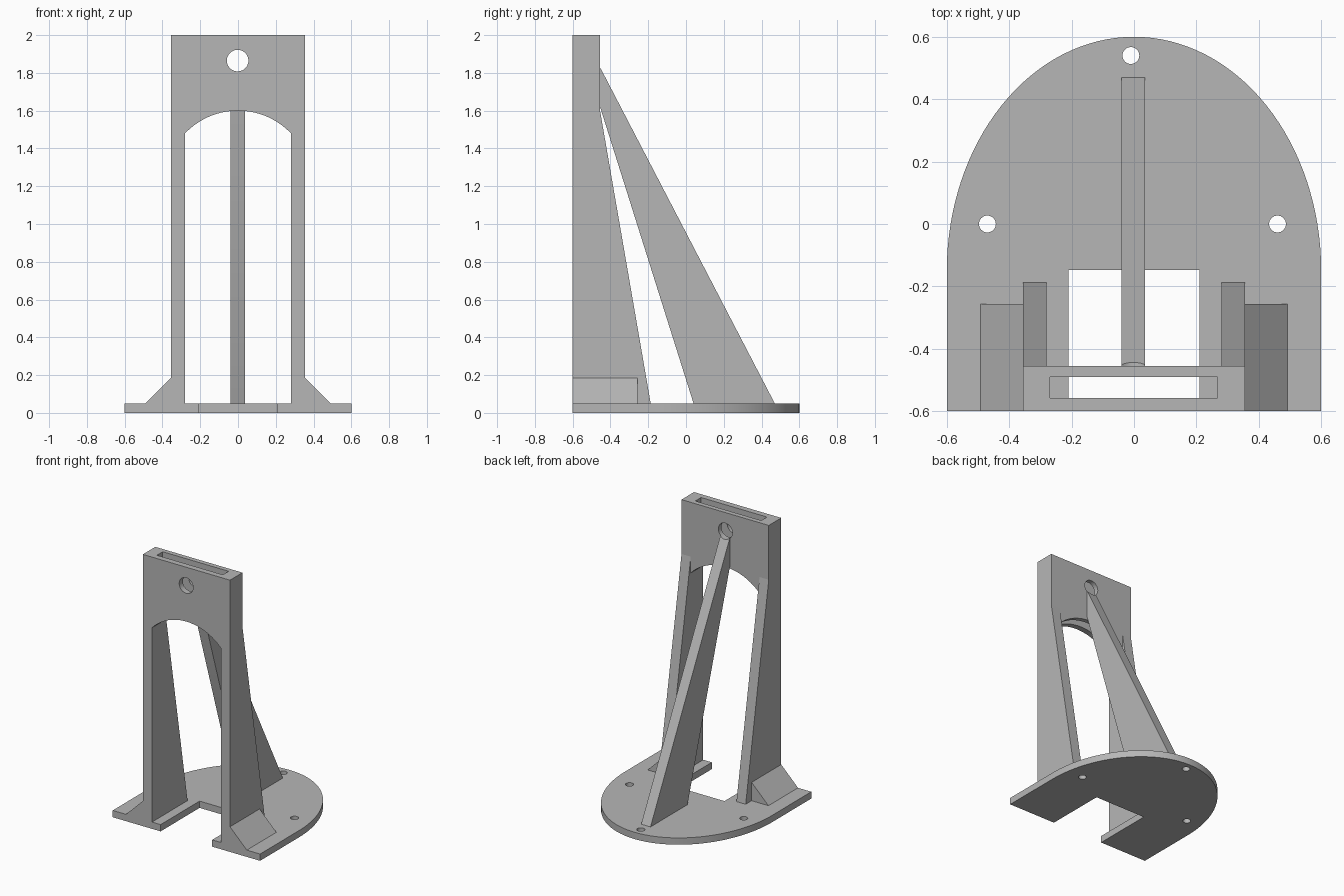
import bpy, bmesh
from math import sin, cos, pi, sqrt
from mathutils import Vector

cube = bpy.data.objects.get("Cube")
if cube:
    bpy.data.objects.remove(cube, do_unlink=True)

grey = bpy.data.materials.new("plain grey")
grey.use_nodes = True
colour = (0.47, 0.47, 0.47, 1)
grey.diffuse_color = colour
grey.node_tree.nodes["Principled BSDF"].inputs["Base Color"].default_value = colour

AXES = {"x": lambda a, b, t: Vector((t, a, b)),   # outline in y, z
        "y": lambda a, b, t: Vector((a, t, b)),   # outline in x, z
        "z": lambda a, b, t: Vector((a, b, t))}   # outline in x, y


def prism(name, outline, axis, start, end):
    """Extrude a flat outline along an axis."""
    place = AXES[axis]
    bm = bmesh.new()
    face = bm.faces.new([bm.verts.new(place(a, b, start)) for a, b in outline])
    moved = bmesh.ops.extrude_face_region(bm, geom=[face])["geom"]
    bmesh.ops.translate(bm, vec=place(0, 0, end - start),
                        verts=[v for v in moved if isinstance(v, bmesh.types.BMVert)])
    bmesh.ops.recalc_face_normals(bm, faces=bm.faces)
    mesh = bpy.data.meshes.new(name)
    bm.to_mesh(mesh)
    bm.free()
    mesh.materials.append(grey)
    obj = bpy.data.objects.new(name, mesh)
    bpy.context.collection.objects.link(obj)
    return obj


def circle(a, b, r, n=32):
    return [(a + r * cos(2 * pi * i / n), b + r * sin(2 * pi * i / n)) for i in range(n)]


def rect(a0, b0, a1, b1):
    return [(a0, b0), (a1, b0), (a1, b1), (a0, b1)]


def cut(obj, cutter):
    """Subtract a cutter and remove it."""
    cutter.hide_render = True
    mod = obj.modifiers.new("cut", "BOOLEAN")
    mod.operation, mod.solver, mod.object = "DIFFERENCE", "EXACT", cutter
    bpy.context.view_layer.objects.active = obj
    bpy.ops.object.modifier_apply(modifier=mod.name)
    bpy.data.objects.remove(cutter, do_unlink=True)


def smooth(obj):
    bpy.ops.object.select_all(action="DESELECT")
    obj.select_set(True)
    bpy.context.view_layer.objects.active = obj
    bpy.ops.object.shade_smooth_by_angle()


FRONT, BACK = -0.6, -0.455
FLOOR, INNER, OUTER = 0.05, 0.28, 0.355

# Base plate: half ellipse at the back, notch at the front, three screw holes
curve = [(0.6 * cos(pi * i / 64), -0.15 + 0.75 * sin(pi * i / 64)) for i in range(65)]
notch = [(-0.6, FRONT), (-0.21, FRONT), (-0.21, -0.147),
         (0.21, -0.147), (0.21, FRONT), (0.6, FRONT)]
base = prism("base_plate", curve + notch, "z", 0, FLOOR)
for x, y in [(-0.01, 0.54), (-0.47, 0), (0.46, 0)]:
    cut(base, prism("screw_hole", circle(x, y, 0.027), "z", -0.1, 0.2))
smooth(base)

# Head block with arched underside, top slot and round hole
rise = 0.12
radius = (INNER ** 2 + rise ** 2) / (2 * rise)
arch = []
for i in range(33):
    x = INNER * (1 - i / 16)
    arch.append((x, 1.6 - radius + sqrt(radius ** 2 - x ** 2)))
head = prism("head_block", [(-INNER, 1.6), (-OUTER, 1.6), (-OUTER, 2), (OUTER, 2),
                            (OUTER, 1.6), (INNER, 1.6)] + arch, "y", FRONT, BACK)
cut(head, prism("slot", rect(-0.27, -0.557, 0.267, -0.49), "z", 1.3, 2.1))

# Rear brace
brace = prism("rear_brace", [(BACK, 1.83), (BACK, 1.62), (0.04, FLOOR), (0.47, FLOOR)],
              "x", -0.04, 0.036)
for part in (head, brace):
    cut(part, prism("round_hole", circle(-0.002, 1.865, 0.057, 48), "y", -0.7, 0))
    smooth(part)

# Tapered legs and their side gussets
for side, s in (("left", 1), ("right", -1)):
    prism(side + "_leg", [(FRONT, FLOOR), (-0.187, FLOOR), (BACK, 1.6), (FRONT, 1.6)],
          "x", s * INNER, s * OUTER)
    prism(side + "_gusset", [(s * OUTER, FLOOR), (s * 0.492, FLOOR), (s * OUTER, 0.185)],
          "y", FRONT, -0.256)
